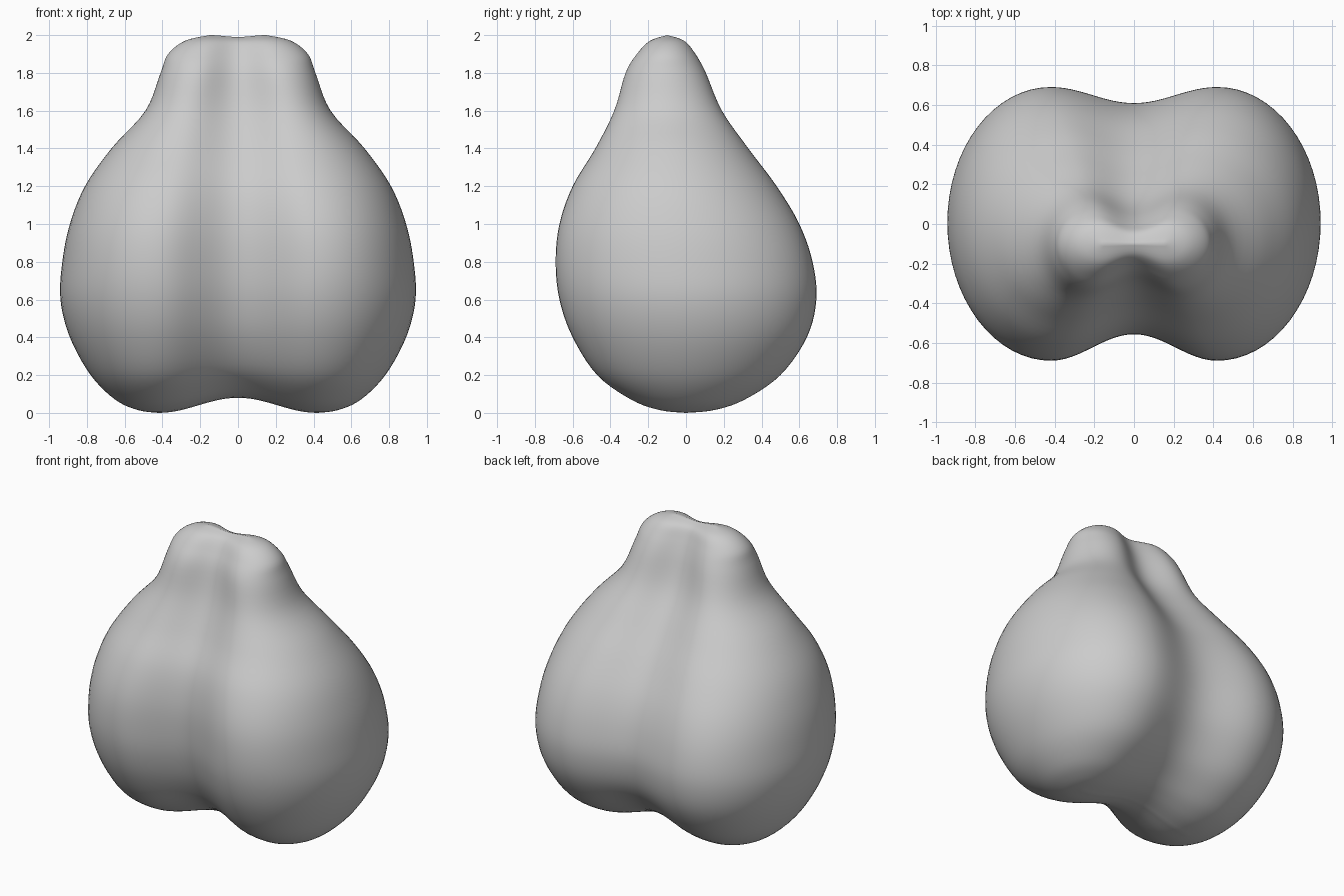
import bpy, bmesh
from math import cos, sin, pi

if "Cube" in bpy.data.objects:
    bpy.data.objects.remove(bpy.data.objects["Cube"], do_unlink=True)

# Profile rows: height, half width, lobe centre, front y, back y, front crease, back crease
ROWS = [
    (0, .42, .42, 0, 0, .3, .25),
    (.015, .53, .42, -.14, .15, .3, .25),
    (.07, .65, .42, -.29, .31, .3, .23),
    (.2, .78, .42, -.47, .5, .27, .19),
    (.4, .89, .42, -.6, .64, .23, .14),
    (.6, .94, .42, -.67, .69, .21, .12),
    (.8, .93, .42, -.69, .67, .2, .12),
    (1, .89, .4, -.67, .6, .19, .13),
    (1.2, .81, .36, -.6, .48, .18, .16),
    (1.4, .67, .31, -.48, .33, .2, .2),
    (1.6, .49, .26, -.38, .19, .25, .27),
    (1.8, .41, .22, -.32, .105, .33, .33),
    (1.9, .37, .2, -.26, .05, .36, .36),
    (1.97, .28, .17, -.19, -.01, .36, .36),
    (2, .15, .15, -.1, -.1, .3, .3),
]
STEPS = 5      # rings between profile rows
INNER = 12     # points from crease to lobe centre
OUTER = 16     # points from lobe centre to side


def smooth_rows(rows, steps):
    """Pass a smooth curve through every column of the profile."""
    padded = [rows[0]] + rows + [rows[-1]]
    for quad in zip(padded, padded[1:], padded[2:], padded[3:]):
        for k in range(steps):
            t = k / steps
            yield [b + t * (c - a + t * (2 * a - 5 * b + 4 * c - d + t * (3 * (b - c) + d - a))) / 2
                   for a, b, c, d in zip(*quad)]
    yield list(rows[-1])


def quarter(centre, width, crease):
    """Points (x, relative depth, dip) from the crease to the outer side."""
    pts = []
    for i in range(INNER):
        dip = (1 + cos(pi * i / INNER)) / 2
        pts.append((centre * i / INNER, 1 - crease * dip, dip))
    for i in range(OUTER + 1):
        a = pi / 2 * i / OUTER
        pts.append((centre + (width - centre) * sin(a), cos(a), 0))
    return pts


def ring(row):
    """One closed two-lobed section."""
    z, width, centre, front, back, crease_f, crease_b = row
    mid = (front + back) / 2
    half = (back - front) / 2
    lift = .08 * max(0, 1 - z / .5) ** 2
    sink = .01 * max(0, z - 1.8) / .2
    f = [(x, mid - half * d, z + (lift - sink) * dip) for x, d, dip in quarter(centre, width, crease_f)]
    b = [(x, mid + half * d, z + (lift - sink) * dip) for x, d, dip in quarter(centre, width, crease_b)]
    right_half = f + b[-2::-1]
    left_half = [(-x, y, h) for x, y, h in right_half[-2:0:-1]]
    return right_half + left_half


# Lobed body
bm = bmesh.new()
rings = [[bm.verts.new(p) for p in ring(r)] for r in smooth_rows(ROWS, STEPS)]
for low, high in zip(rings, rings[1:]):
    n = len(low)
    for i in range(n):
        j = (i + 1) % n
        bm.faces.new((low[i], low[j], high[j], high[i]))
bmesh.ops.remove_doubles(bm, verts=bm.verts, dist=.0005)
bmesh.ops.recalc_face_normals(bm, faces=bm.faces)
mesh = bpy.data.meshes.new("lobed_body")
bm.to_mesh(mesh)
bm.free()
body = bpy.data.objects.new("lobed_body", mesh)
bpy.context.collection.objects.link(body)
for poly in mesh.polygons:
    poly.use_smooth = True

# Plain grey surface
grey = bpy.data.materials.new("plain_grey")
grey.use_nodes = True
colour = (.6, .6, .6, 1)
grey.diffuse_color = colour
grey.node_tree.nodes["Principled BSDF"].inputs["Base Color"].default_value = colour
mesh.materials.append(grey)
